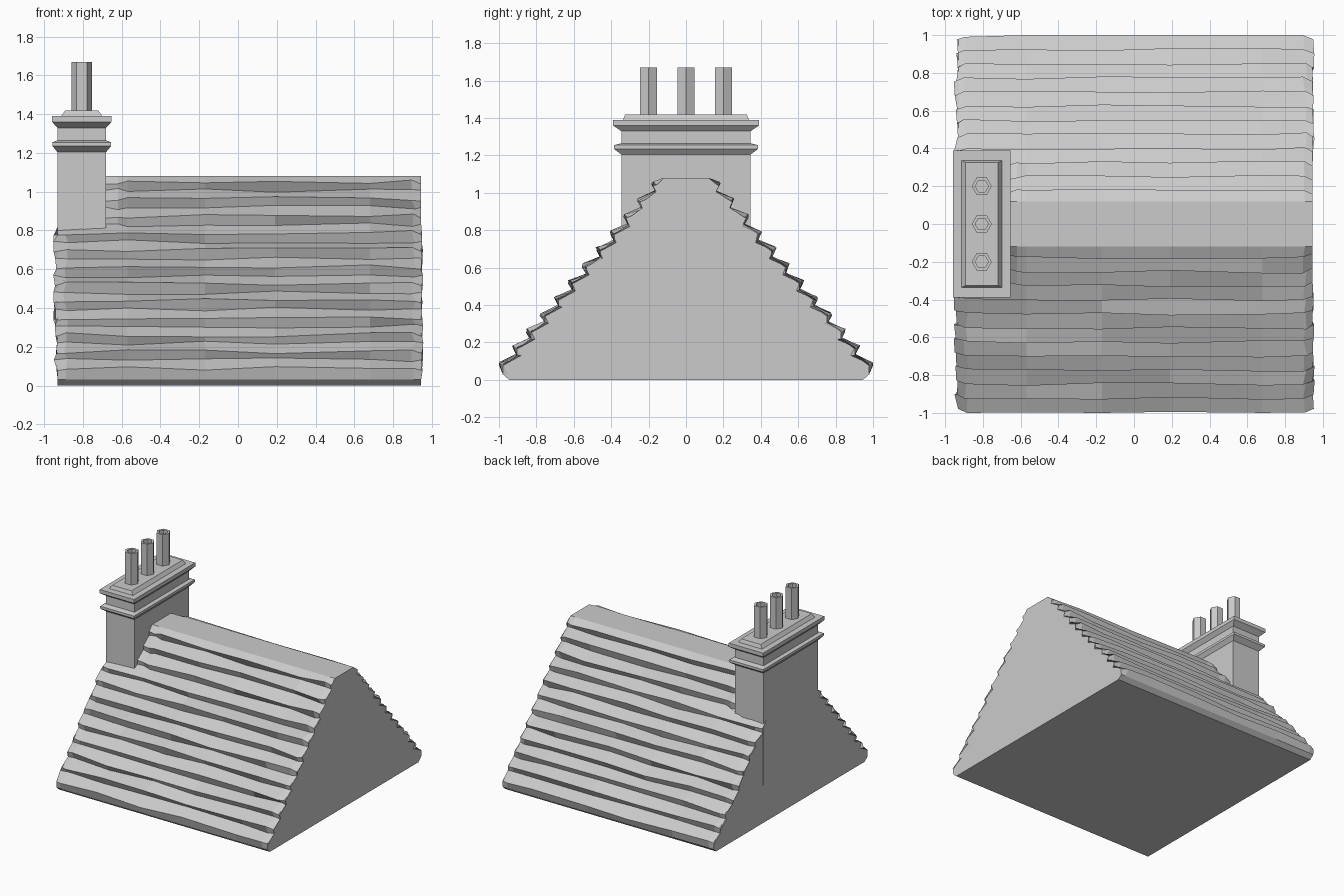
import bpy, bmesh, random
from math import cos, sin, pi

random.seed(4)
if "Cube" in bpy.data.objects:
    bpy.data.objects.remove(bpy.data.objects["Cube"])

grey = bpy.data.materials.new("plain grey")
grey.use_nodes = True
grey.diffuse_color = (0.6, 0.6, 0.6, 1)
grey.node_tree.nodes["Principled BSDF"].inputs["Base Color"].default_value = (0.6, 0.6, 0.6, 1)


def loft(name, rings):
    """Closed, flat-shaded solid skinned through rings of equal length."""
    bm = bmesh.new()
    loops = [[bm.verts.new(p) for p in ring] for ring in rings]
    n = len(rings[0])
    for a, b in zip(loops, loops[1:]):
        for i in range(n):
            j = (i + 1) % n
            bm.faces.new((a[i], a[j], b[j], b[i]))
    bm.faces.new(loops[0])
    bm.faces.new(loops[-1])
    bmesh.ops.recalc_face_normals(bm, faces=bm.faces)
    mesh = bpy.data.meshes.new(name)
    bm.to_mesh(mesh)
    bm.free()
    mesh.materials.append(grey)
    obj = bpy.data.objects.new(name, mesh)
    bpy.context.collection.objects.link(obj)
    return obj


# Stepped thatch section, eave to ridge: (y, z, is_tip, is_beside_chimney)
COURSES = 12
half = [(0.945, 0, False, False), (0.98, 0.03, False, False)]
for i in range(COURSES):
    y, z = 1 - 0.0745 * i, 0.09 + 0.0875 * i
    if i:
        half.append((y - 0.022, z - 0.045, False, i > 8))
    half.append((y, z, True, i > 8))
half.append((0.12, 1.08, False, True))
section = [(1, *p) for p in half] + [(-1, *p) for p in reversed(half)]

LEFT, RIGHT, CHIMNEY_SIDE = -0.93, 0.945, -0.68


def gable_ring(x):
    return [(x, s * y * 0.975, z * 0.985) for s, y, z, tip, top in section]


def end_ring(x, out):
    # Tips fold back into the gable edge, which bulges unevenly
    ring = []
    for s, y, z, tip, top in section:
        fold = 0.022 if tip else 0
        px = x + out * (random.uniform(0, 0.025) if z > 0.05 else 0)
        if top and out < 0:
            px = CHIMNEY_SIDE
        if top and out > 0:
            px = x
        ring.append((px, s * (y - fold), z - fold * 0.6))
    return ring


def body_ring(x):
    ring = []
    for s, y, z, tip, top in section:
        dy = random.uniform(-0.01, 0.006) if tip else 0
        dz = random.uniform(-0.014, 0.01) if 0.05 < z < 1.07 else 0
        px = max(x, CHIMNEY_SIDE + 0.06) if top else x
        if 0.05 < z < 1.07 and abs(x) > 0.8 and not (top and x < 0):
            px += random.uniform(-0.012, 0.012)
        ring.append((px, s * min(1, y + dy), z + dz))
    return ring


rings = [gable_ring(LEFT), end_ring(LEFT, -1)]
rings += [body_ring(x) for x in (-0.89, -0.57, -0.17, 0.19, 0.68, 0.905)]
rings += [end_ring(RIGHT, 1 * 0.45), gable_ring(RIGHT)]
loft("thatched_roof", rings)

# Chimney stack with two flared collars and a bevelled cap: (outset, z)
CX, HX, HY = -0.806, 0.126, 0.346
profile = [(0, 0.3), (0, 1.205), (0.025, 1.235), (0.025, 1.255), (0, 1.265),
           (0, 1.33), (0.027, 1.36), (0.027, 1.39), (-0.02, 1.39), (-0.04, 1.418)]
stack = []
for out, z in profile:
    hx, hy = HX + out, HY + out * (1.6 if out > 0 else 0.5)
    stack.append([(CX + a * hx, b * hy, z)
                  for a, b in ((-1, -1), (1, -1), (1, 1), (-1, 1))])
loft("chimney_stack", stack)


# Hollow six-sided chimney pots
def hexagon(radius, y, z):
    return [(CX + radius * cos(k * pi / 3), y + radius * sin(k * pi / 3), z)
            for k in range(6)]


for label, y in (("front", -0.2), ("middle", 0), ("back", 0.2)):
    loft(label + "_chimney_pot",
         [hexagon(0.053, y, 1.4), hexagon(0.053, y, 1.67),
          hexagon(0.035, y, 1.67), hexagon(0.035, y, 1.45)])
